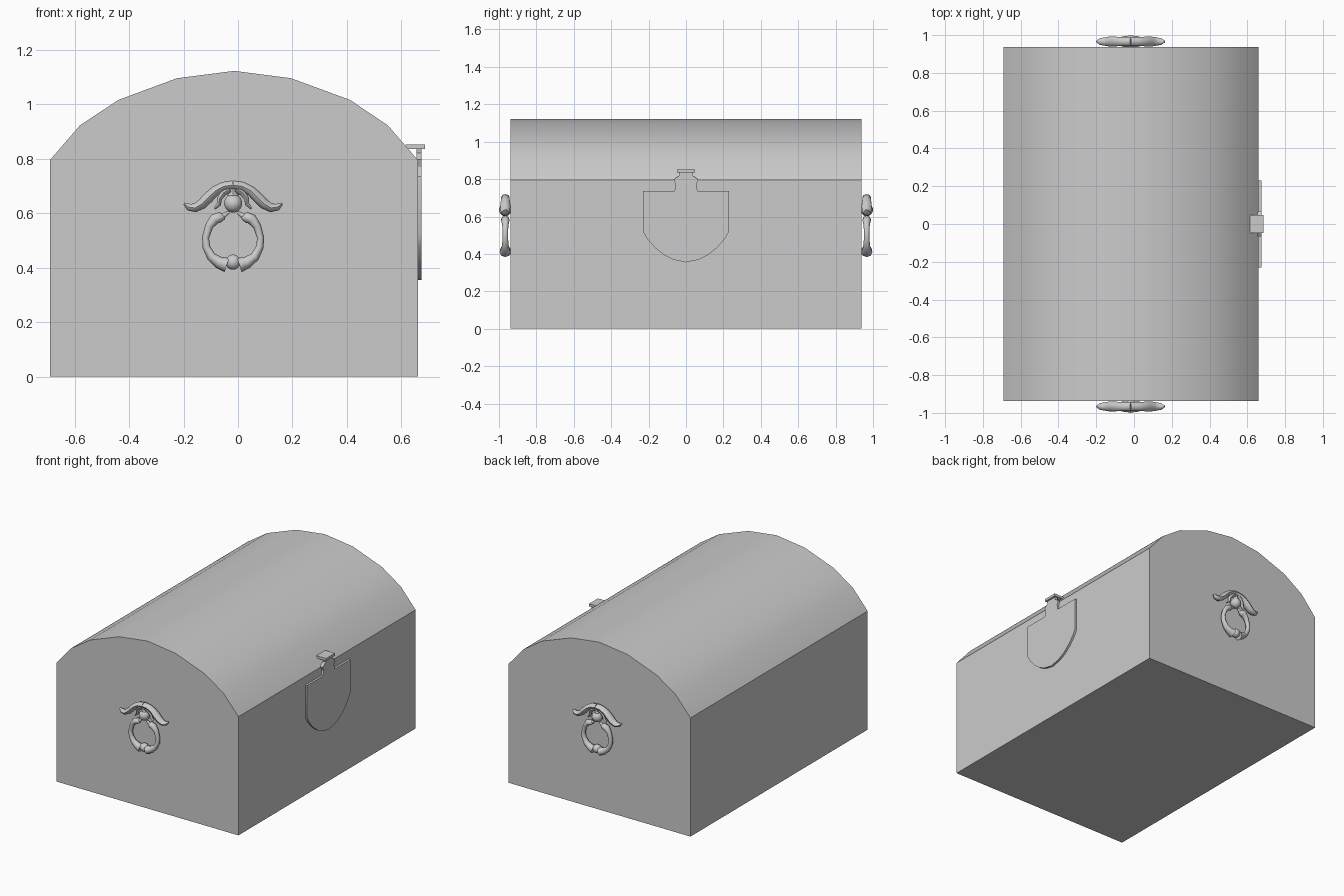
import bpy, bmesh, math
from mathutils import Vector

if "Cube" in bpy.data.objects:
    bpy.data.objects.remove(bpy.data.objects["Cube"])

CX = -0.018      # handle centre in x
HY = -0.966      # handle plane in y


def finish(bm, name, smooth=None, loc=(0, 0, 0), mirror=None):
    bmesh.ops.recalc_face_normals(bm, faces=bm.faces)
    me = bpy.data.meshes.new(name)
    bm.to_mesh(me)
    bm.free()
    ob = bpy.data.objects.new(name, me)
    bpy.context.collection.objects.link(ob)
    ob.location = loc
    if mirror:
        mod = ob.modifiers.new("mirror", 'MIRROR')
        mod.use_axis = mirror
        mod.use_clip = False
    if smooth:
        bpy.ops.object.select_all(action='DESELECT')
        bpy.context.view_layer.objects.active = ob
        ob.select_set(True)
        bpy.ops.object.shade_smooth_by_angle(angle=math.radians(smooth))
    return ob


def prism(name, pts, offset, smooth=None):
    """Extrude a closed outline of 3D points along an offset."""
    bm = bmesh.new()
    f = bm.faces.new([bm.verts.new(p) for p in pts])
    ext = bmesh.ops.extrude_face_region(bm, geom=[f])
    bmesh.ops.translate(bm, vec=offset,
                        verts=[v for v in ext['geom'] if isinstance(v, bmesh.types.BMVert)])
    if f.is_valid is False or not any(e.is_boundary for e in bm.edges):
        return finish(bm, name, smooth)
    bmesh.ops.holes_fill(bm, edges=[e for e in bm.edges if e.is_boundary], sides=0)
    return finish(bm, name, smooth)


def tube(name, path, depth=1.0, sides=8):
    """Tapered tube along (x, z, radius) points, mirrored left/right and front/back."""
    bm = bmesh.new()
    rings = []
    for i, (x, z, r) in enumerate(path):
        a, b = path[max(i - 1, 0)], path[min(i + 1, len(path) - 1)]
        t = Vector((b[0] - a[0], 0, b[1] - a[1])).normalized()
        n = Vector((-t.z, 0, t.x))
        ring = []
        for k in range(sides):
            ang = 2 * math.pi * k / sides
            ring.append(bm.verts.new(Vector((x, HY, z)) + n * (r * math.cos(ang))
                                     + Vector((0, r * depth * math.sin(ang), 0))))
        rings.append(ring)
    for a, b in zip(rings, rings[1:]):
        for k in range(sides):
            bm.faces.new((a[k], a[k - 1], b[k - 1], b[k]))
    bm.faces.new(rings[0])
    bm.faces.new(rings[-1])
    return finish(bm, name, 50, (CX, 0, 0), (True, True, False))


def ball(name, z, r):
    bm = bmesh.new()
    bmesh.ops.create_uvsphere(bm, u_segments=14, v_segments=10, radius=r)
    bmesh.ops.translate(bm, vec=(0, HY, z), verts=bm.verts)
    return finish(bm, name, 50, (CX, 0, 0), (False, True, False))


# chest body with faceted barrel lid
body = [(-0.69, 0), (0.66, 0), (0.66, 0.795), (0.55, 0.922), (0.412, 1.015),
        (0.195, 1.095), (-0.014, 1.122), (-0.224, 1.095), (-0.44, 1.015),
        (-0.58, 0.922), (-0.69, 0.795)]
prism("chest_body", [(x, -0.938, z) for x, z in body], (0, 1.876, 0), 30)

# shield-shaped lock plate with hasp neck
half = [(0.07, 0.37), (0.12, 0.396), (0.165, 0.432), (0.207, 0.48), (0.23, 0.52),
        (0.23, 0.737), (0.062, 0.737), (0.055, 0.77), (0.066, 0.797),
        (0.035, 0.82), (0.038, 0.837)]
outline = [(0, 0.355)] + half + [(-y, z) for y, z in reversed(half)]
prism("lock_plate", [(0.655, y, z) for y, z in outline], (0.019, 0, 0), 30)

# hasp cap lying over the lid edge
prism("hasp_cap", [(0.615, -0.047, 0.835), (0.686, -0.047, 0.835),
                   (0.686, 0.047, 0.835), (0.615, 0.047, 0.835)], (0, 0, 0.017))

# handle bracket: swept arms and inner scrolls
tube("bracket_arm", [(0, 0.703, 0.017), (0.035, 0.698, 0.017), (0.065, 0.682, 0.018),
                     (0.09, 0.658, 0.02), (0.115, 0.633, 0.019), (0.14, 0.619, 0.016),
                     (0.163, 0.622, 0.013), (0.18, 0.635, 0.004)], 1.35)
tube("bracket_scroll", [(0.012, 0.688, 0.014), (0.035, 0.675, 0.012),
                        (0.05, 0.652, 0.009), (0.052, 0.632, 0.008),
                        (0.068, 0.616, 0.004)], 1.4)
tube("bracket_stem", [(0, 0.69, 0.014), (0, 0.675, 0.014), (0, 0.668, 0.02),
                      (0, 0.655, 0.02)])
ball("pivot_ball", 0.636, 0.034)

# drop ring: two tapered halves meeting at a lower bead
tube("ring_half", [(0.03, 0.583, 0.006), (0.048, 0.585, 0.02), (0.068, 0.578, 0.02),
                   (0.088, 0.552, 0.015), (0.101, 0.51, 0.013), (0.098, 0.475, 0.014),
                   (0.08, 0.44, 0.017), (0.052, 0.419, 0.022), (0.023, 0.41, 0.028)], 1.1)
tube("ring_thorn", [(0.05, 0.58, 0.012), (0.025, 0.598, 0.008), (0.014, 0.604, 0.003)])
ball("ring_bead", 0.42, 0.028)
